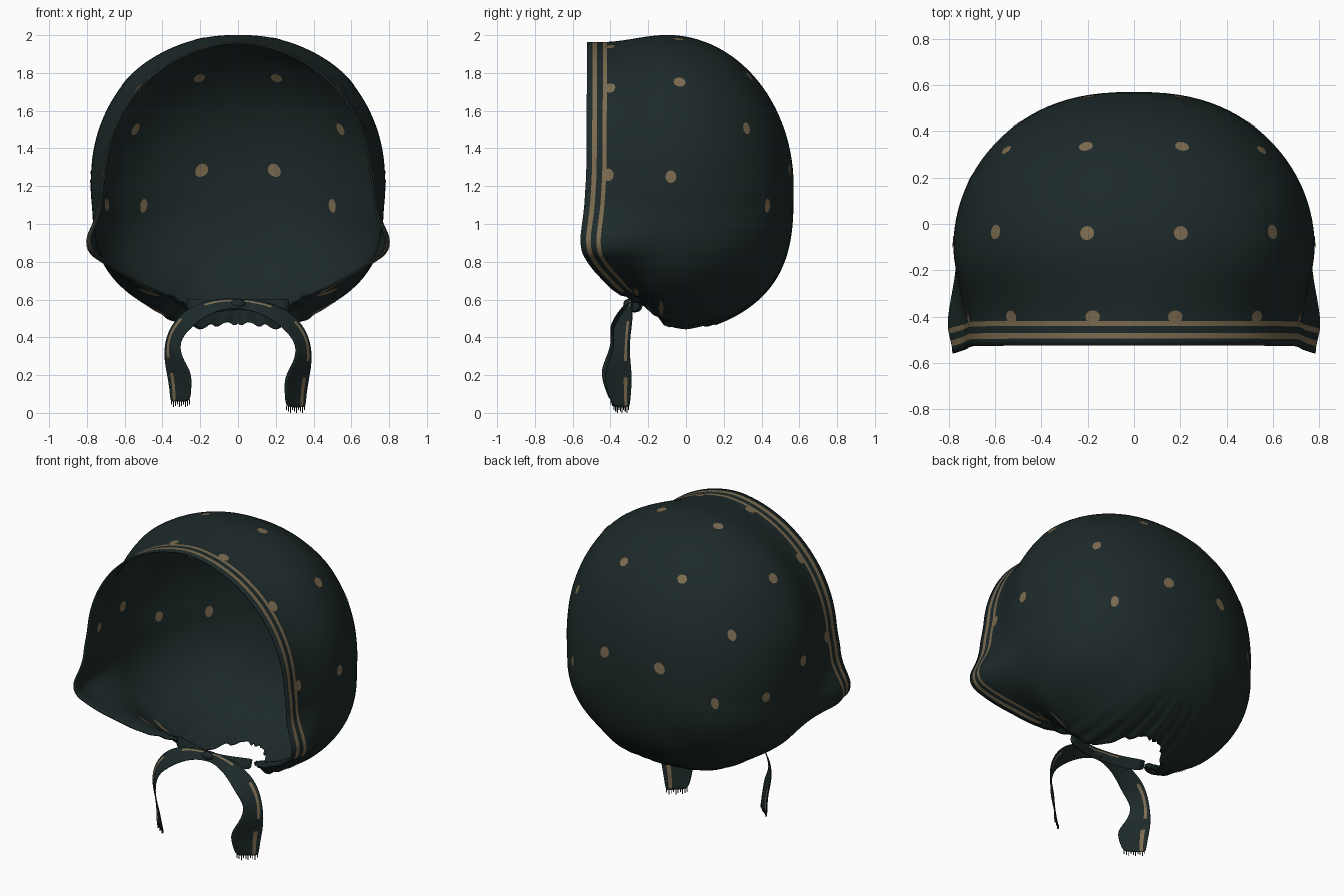
import bpy, bmesh, math
from mathutils import Vector

cube = bpy.data.objects.get("Cube")
if cube:
    bpy.data.objects.remove(cube)


def material(name, rgb):
    m = bpy.data.materials.new(name)
    m.use_nodes = True
    colour = (*rgb, 1)
    m.diffuse_color = colour
    m.node_tree.nodes["Principled BSDF"].inputs["Base Color"].default_value = colour
    return m


MATS = [material("dark teal cloth", (0.0125, 0.0225, 0.0225)),
        material("dull gold print", (0.2, 0.147, 0.08))]


def finish(name, bm, thickness=0.0, subdivide=0, plain_lining=False):
    mesh = bpy.data.meshes.new(name)
    bm.to_mesh(mesh)
    bm.free()
    for m in MATS:
        mesh.materials.append(m)
    mesh.shade_smooth()
    obj = bpy.data.objects.new(name, mesh)
    bpy.context.collection.objects.link(obj)
    if subdivide:
        mod = obj.modifiers.new("Smooth", 'SUBSURF')
        mod.levels = mod.render_levels = subdivide
    if thickness:
        mod = obj.modifiers.new("Cloth", 'SOLIDIFY')
        mod.thickness, mod.offset = thickness, 0
        if plain_lining:
            mod.material_offset = -1


# Hood shape: angle from the crown, widest radius, edge radius, edge depth
KEYS = [(0, .795, .76, -.525), (42, .815, .735, -.525), (85, .775, .705, -.528),
        (100, .775, .735, -.54), (112, .81, .885, -.565), (120, .82, .815, -.52),
        (129, .815, .748, -.46), (145, .785, .69, -.36), (154, .79, .67, -.27),
        (159, .79, .72, -.18), (164, .78, .76, -.03), (169, .765, .76, .09),
        (175, .76, .76, .15), (180, .76, .76, .17)]
MID_Y, DEPTH, CENTRE_Z = -0.1, 0.665, 1.2
SLOPE = DEPTH * math.pi / 2


def key_at(deg):
    deg = abs(deg)
    if deg > 180:
        deg = 360 - deg
    for a, b in zip(KEYS, KEYS[1:]):
        if deg <= b[0]:
            t = (deg - a[0]) / (b[0] - a[0])
            return Vector([p + (q - p) * t for p, q in zip(a[1:], b[1:])])
    return Vector(KEYS[-1][1:])


def smooth_key(deg):
    return sum((key_at(deg + d) for d in range(-4, 5)), Vector((0, 0, 0))) / 9


def ease(t):
    t = min(max(t, 0), 1)
    return t * t * (3 - 2 * t)


def q_from_y(y):
    if y > MID_Y:
        return math.acos(min((y - MID_Y) / DEPTH, 1)) / (math.pi / 2)
    return 1 + (MID_Y - y) / SLOPE


def edge_q(deg):
    ragged = 0.01 * math.sin(math.radians(abs(deg)) * 90) * ease((abs(deg) - 156) / 8)
    return q_from_y(smooth_key(deg).z + ragged)


def surf(deg, q):
    """Point on the hood; q runs from the back pole to the open edge."""
    wide, edge, _ = smooth_key(deg)
    last, a = edge_q(deg), abs(deg)
    if q < 1:
        th = q * math.pi / 2
        y = MID_Y + DEPTH * math.cos(th)
        r = wide * math.sin(th) ** (1 - 0.35 * ease((a - 40) / 140))
    else:
        y = MID_Y - SLOPE * (q - 1)
        t = (q - 1) / max(last - 1, 0.01)
        r = wide + (edge - wide) * ease(t * 1.25)
        # hem rolls inward at the cheek corners
        r -= 0.025 * ease(1 - abs(a - 112) / 16) * ease((t - 0.7) / 0.3)
    # gathers pulled in toward the neck
    r += 0.01 * math.sin(math.radians(a) * 55) * ease((a - 138) / 22) * (q / last) ** 4
    f = math.radians(deg)
    return Vector((r * math.sin(f), y, CENTRE_Z + r * math.cos(f)))


# Hood, with two printed stripes following the front edge
BANDS = [0.107, 0.085, 0.055, 0.03, 0]
ROWS, COLS = 34, 360
bm = bmesh.new()
pole = bm.verts.new((0, MID_Y + DEPTH, CENTRE_Z))
columns = []
for c in range(COLS):
    deg = c - 180
    last = edge_q(deg)
    start = last - BANDS[0] / SLOPE
    qs = [start * i / ROWS for i in range(1, ROWS)] + [last - b / SLOPE for b in BANDS]
    columns.append([bm.verts.new(surf(deg, q)) for q in qs])
for c in range(COLS):
    a, b = columns[c], columns[(c + 1) % COLS]
    bm.faces.new((pole, a[0], b[0]))
    for i in range(len(a) - 1):
        f = bm.faces.new((a[i], a[i + 1], b[i + 1], b[i]))
        band = i - (ROWS - 1)
        f.material_index = int(band in (0, 2) and abs(c - 180) < 142)
finish("hood", bm, thickness=0.01, plain_lining=True)


# Printed spots: thin patches that follow both sides of the cloth
def add_spot(bm, deg, q, across, along):
    e = 0.01
    p = surf(deg, q)
    du = (surf(deg + 1, q) - surf(deg - 1, q)) / 2
    dv = (surf(deg, q + e) - surf(deg, q - e)) / (2 * e)
    normal = du.cross(dv).normalized()
    for side in (-0.008, 0.008):
        ring = []
        for k in range(12):
            t = math.tau * k / 12
            point = surf(deg + across * math.cos(t) / du.length,
                         q + along * math.sin(t) / dv.length)
            ring.append(bm.verts.new(point + normal * side))
        mid = bm.verts.new(p + normal * side)
        for k in range(12):
            bm.faces.new((mid, ring[k], ring[(k + 1) % 12])).material_index = 1


# x, z, y, half size around the hood, half size front to back
SPOTS = [(.21, 1.79, .33, .031, .028), (.575, 1.52, .315, .035, .025),
         (.205, 1.29, .543, .038, .033), (.49, 1.1, .425, .037, .024),
         (.2, 1.97, -.04, .031, .031), (.585, 1.74, -.035, .032, .032),
         (.77, 1.25, -.08, .034, .029), (.18, 1.95, -.4, .033, .028),
         (.54, 1.73, -.4, .033, .028), (.72, 1.26, -.41, .034, .028)]
bm = bmesh.new()
for x, z, y, across, along in SPOTS:
    for s in (-1, 1):
        angle = math.degrees(math.atan2(s * x, z - CENTRE_Z))
        add_spot(bm, angle, q_from_y(y), across, along)
add_spot(bm, -98, q_from_y(.19), .032, .026)
# Stretched spots caught in the gathers
for s in (-1, 1):
    add_spot(bm, s * 145, q_from_y(-.13), .08, .014)
    add_spot(bm, s * 140, q_from_y(-.26), .06, .016)
finish("printed_spots", bm)

# Chin ties: centre and half width of each ribbon section
TIE = [((-.27, -.24, .57), (0, .01, .035)), ((-.1, -.29, .56), (0, .015, .03)),
       ((.03, -.31, .58), (0, .015, .022)), ((.17, -.325, .55), (.015, .03, .035)),
       ((.29, -.345, .47), (.035, .055, .03)), ((.35, -.345, .37), (.035, .035, .01)),
       ((.345, -.36, .27), (.045, .055, 0)), ((.31, -.37, .19), (.065, .075, 0)),
       ((.305, -.36, .1), (.055, .058, 0)), ((.305, -.35, .03), (.052, .042, 0))]
STRIPS = [-1, -.2, .54, .7, 1]


def build_tie(name, side, lift):
    bm = bmesh.new()
    rows = []
    for i, (c, w) in enumerate(TIE):
        up = Vector((0, 0, lift * i / (len(TIE) - 1)))
        step = Vector((0, 0.008 * side, 0))
        rows.append([Vector(c) + up + step + Vector(w) * t for t in STRIPS])
    verts = [[bm.verts.new((p.x * side, p.y, p.z)) for p in row] for row in rows]
    for i, (a, b) in enumerate(zip(verts, verts[1:])):
        for j in range(len(STRIPS) - 1):
            # broken stripe along one edge
            f = bm.faces.new((a[j], a[j + 1], b[j + 1], b[j]))
            f.material_index = int(j == 2 and i % 3 != 0)
    bmesh.ops.recalc_face_normals(bm, faces=bm.faces[:])
    finish(name, bm, thickness=0.006, subdivide=2)

    # loose threads along the cut end
    fringe = bmesh.new()
    a, b = rows[-1][0], rows[-1][-1]
    for k in range(10):
        p, q = a.lerp(b, (k + .25) / 10), a.lerp(b, (k + .65) / 10)
        drop = Vector((0, 0, -.016 - .007 * (k % 3)))
        pts = (p + Vector((0, 0, .01)), q + Vector((0, 0, .01)), q + drop, p + drop)
        fringe.faces.new([fringe.verts.new((v.x * side, v.y, v.z)) for v in pts])
    finish(name + "_fringe", fringe, thickness=0.003)


build_tie("left_tie", 1, 0)
build_tie("right_tie", -1, 0.03)

# Knot where the ties cross
bm = bmesh.new()
bmesh.ops.create_uvsphere(bm, u_segments=16, v_segments=10, radius=1)
bmesh.ops.scale(bm, vec=(.04, .022, .024), verts=bm.verts[:])
bmesh.ops.translate(bm, vec=(0, -.31, .578), verts=bm.verts[:])
finish("tie_knot", bm)
